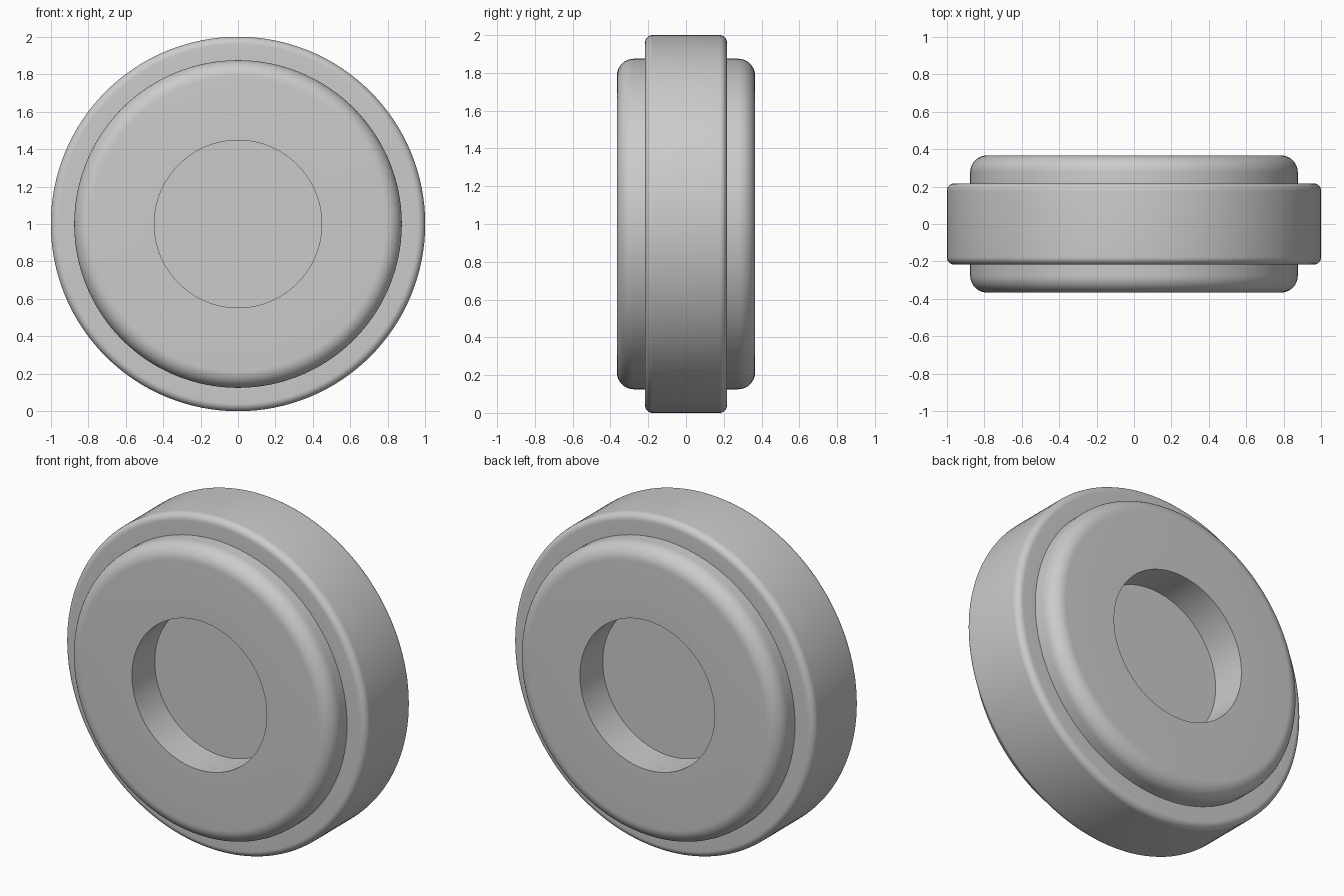
import bpy, bmesh, math

cube = bpy.data.objects.get("Cube")
if cube:
    bpy.data.objects.remove(cube, do_unlink=True)

SEGMENTS = 128

grey = bpy.data.materials.new("plain grey")
grey.use_nodes = True
colour = (0.6, 0.6, 0.6, 1)
grey.diffuse_color = colour
grey.node_tree.nodes["Principled BSDF"].inputs["Base Color"].default_value = colour


def rounded_corner(radius, half_width, fillet, steps=10):
    """Outer corner of a half profile, from the front face to the rim."""
    points = []
    for i in range(steps + 1):
        a = math.pi / 2 * i / steps
        points.append((radius - fillet + fillet * math.sin(a),
                       -half_width + fillet - fillet * math.cos(a)))
    return points


def lathe(name, half_profile):
    """Mirror a (radius, y) half profile front to back and spin it about y."""
    profile = half_profile + [(r, -y) for r, y in reversed(half_profile)]
    bm = bmesh.new()
    verts = [bm.verts.new((r, y, 0)) for r, y in profile]
    edges = [bm.edges.new(pair) for pair in zip(verts, verts[1:] + verts[:1])]
    bmesh.ops.spin(bm, geom=verts + edges, cent=(0, 0, 0), axis=(0, 1, 0),
                   angle=2 * math.pi, steps=SEGMENTS, use_duplicate=False)
    bmesh.ops.remove_doubles(bm, verts=bm.verts, dist=0.0002)
    bmesh.ops.recalc_face_normals(bm, faces=bm.faces)
    mesh = bpy.data.meshes.new(name)
    bm.to_mesh(mesh)
    bm.free()
    mesh.materials.append(grey)
    obj = bpy.data.objects.new(name, mesh)
    obj.location.z = 1
    bpy.context.collection.objects.link(obj)
    bpy.ops.object.select_all(action="DESELECT")
    obj.select_set(True)
    bpy.context.view_layer.objects.active = obj
    bpy.ops.object.shade_smooth_by_angle(angle=math.radians(30))
    return obj


# Wide outer band
lathe("outer_band", [(0.86, -0.217)] + rounded_corner(1.0, 0.217, 0.04))

# Hub with a round recess in both faces
lathe("recessed_hub", [(0, -0.15), (0.447, -0.15), (0.447, -0.366)]
      + rounded_corner(0.875, 0.366, 0.09))
